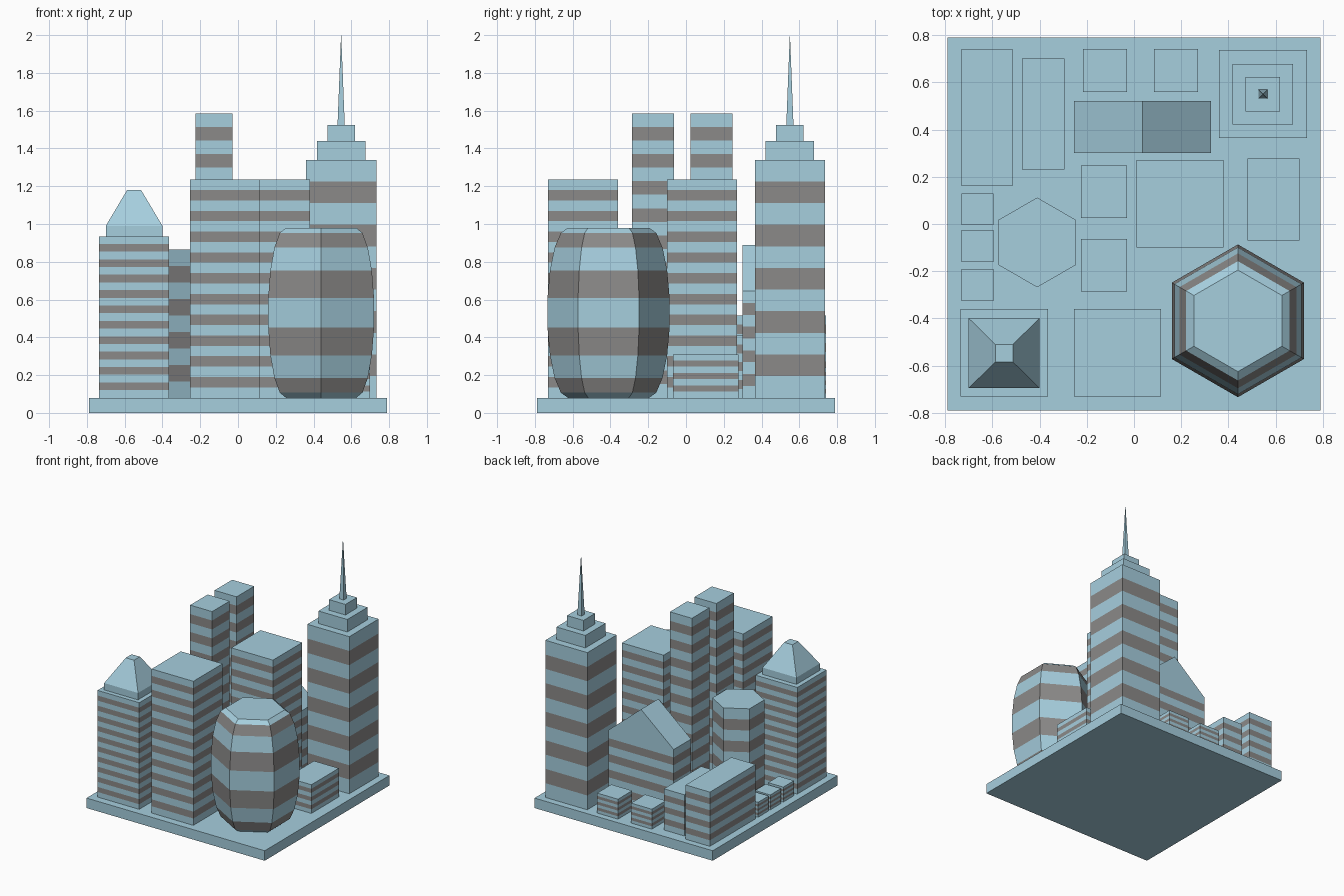
import bpy, bmesh
from math import sin, cos, pi, radians

cube = bpy.data.objects.get("Cube")
if cube:
    bpy.data.objects.remove(cube, do_unlink=True)


def make_material(name, rgb):
    m = bpy.data.materials.new(name)
    m.use_nodes = True
    colour = (*rgb, 1)
    m.diffuse_color = colour
    m.node_tree.nodes["Principled BSDF"].inputs["Base Color"].default_value = colour
    return m


PALE = make_material("pale_blue", (0.38, 0.62, 0.73))
GREY = make_material("window_grey", (0.26, 0.255, 0.25))
SQUARE = [(-1, -1), (1, -1), (1, 1), (-1, 1)]
HEXAGON = [(cos(pi / 6 + k * pi / 3), sin(pi / 6 + k * pi / 3)) for k in range(6)]
GROUND = 0.08


def finish(name, bm):
    bmesh.ops.recalc_face_normals(bm, faces=bm.faces)
    mesh = bpy.data.meshes.new(name)
    bm.to_mesh(mesh)
    bm.free()
    mesh.materials.append(PALE)
    mesh.materials.append(GREY)
    obj = bpy.data.objects.new(name, mesh)
    bpy.context.collection.objects.link(obj)
    return obj


def loft(name, outline, centre, levels):
    """Stack scaled outlines (half_x, half_y, z); every second storey is grey."""
    bm = bmesh.new()
    rings = [[bm.verts.new((centre[0] + px * sx, centre[1] + py * sy, z))
              for px, py in outline] for sx, sy, z in levels]
    n = len(outline)
    for i, (low, high) in enumerate(zip(rings, rings[1:])):
        for k in range(n):
            j = (k + 1) % n
            face = bm.faces.new((low[k], low[j], high[j], high[k]))
            face.material_index = i % 2
    bm.faces.new(rings[0][::-1])
    bm.faces.new(rings[-1])
    return finish(name, bm)


def block(name, x0, x1, y0, y1, top, bands=1, bottom=GROUND):
    sx, sy = (x1 - x0) / 2, (y1 - y0) / 2
    levels = [(sx, sy, bottom + (top - bottom) * i / bands) for i in range(bands + 1)]
    return loft(name, SQUARE, ((x0 + x1) / 2, (y0 + y1) / 2), levels)


# Ground slab
block("ground_slab", -0.79, 0.79, -0.79, 0.79, GROUND, bottom=0)

# Tall striped blocks
block("front_office", -0.255, 0.115, -0.73, -0.36, 1.235, 21)
block("middle_office", 0.01, 0.38, -0.1, 0.27, 1.235, 21)
for side, y in (("front", -0.285), ("back", 0.025)):
    block(side + "_twin_tower", -0.225, -0.03, y, y + 0.222, 1.585, 21)

# Low striped blocks
block("long_block", -0.73, -0.515, 0.16, 0.74, 0.515, 9)
block("narrow_block", -0.475, -0.295, 0.23, 0.70, 0.41, 7)
block("side_block", 0.48, 0.70, -0.07, 0.277, 0.31, 7)
for i, x in enumerate((-0.215, 0.085)):
    block(f"back_kiosk_{i + 1}", x, x + 0.185, 0.56, 0.74, 0.24, 7)
for i, y in enumerate((-0.325, -0.16, -0.005)):
    block(f"small_house_{i + 1}", -0.73, -0.595, y, y + 0.135, 0.2, 7)

# Tower with a truncated pyramid roof
block("pyramid_tower", -0.735, -0.365, -0.73, -0.36, 0.935, 21)
block("pyramid_plinth", -0.70, -0.40, -0.695, -0.40, 0.99, bottom=0.935)
loft("pyramid_roof", SQUARE, (-0.55, -0.547),
     [(0.15, 0.148, 0.99), (0.037, 0.037, 1.18)])

# Stepped tower with a spire
block("spire_tower", 0.36, 0.732, 0.364, 0.736, 1.34, 11)
block("lower_step", 0.418, 0.674, 0.422, 0.678, 1.44, bottom=1.34)
block("upper_step", 0.473, 0.619, 0.477, 0.623, 1.525, bottom=1.44)
loft("spire", SQUARE, (0.546, 0.55), [(0.019, 0.019, 1.525), (0.0005, 0.0005, 2.0)])

# Hexagonal tower
loft("hexagonal_tower", HEXAGON, (-0.41, -0.078),
     [(0.19, 0.19, GROUND + 0.785 * i / 9) for i in range(10)])

# Bulging hexagonal tower
bulge = []
for i in range(10):
    a = radians(-90 + 20 * i)
    r = 0.215 + 0.11 * cos(a)
    bulge.append((r, r, 0.53 + 0.45 * sin(a)))
loft("barrel_tower", HEXAGON, (0.44, -0.41), bulge)

# Gabled hall: striped walls and a ridge running front to back
block("gabled_hall", -0.255, 0.325, 0.30, 0.52, 0.645, 9)
bm = bmesh.new()
front, back = [[bm.verts.new((x, y, z)) for x, z in
                ((-0.255, 0.645), (0.325, 0.645), (0.035, 0.89))] for y in (0.30, 0.52)]
bm.faces.new(front)
bm.faces.new(back)
for k in range(3):
    j = (k + 1) % 3
    bm.faces.new((front[k], front[j], back[j], back[k]))
finish("hall_roof", bm)
